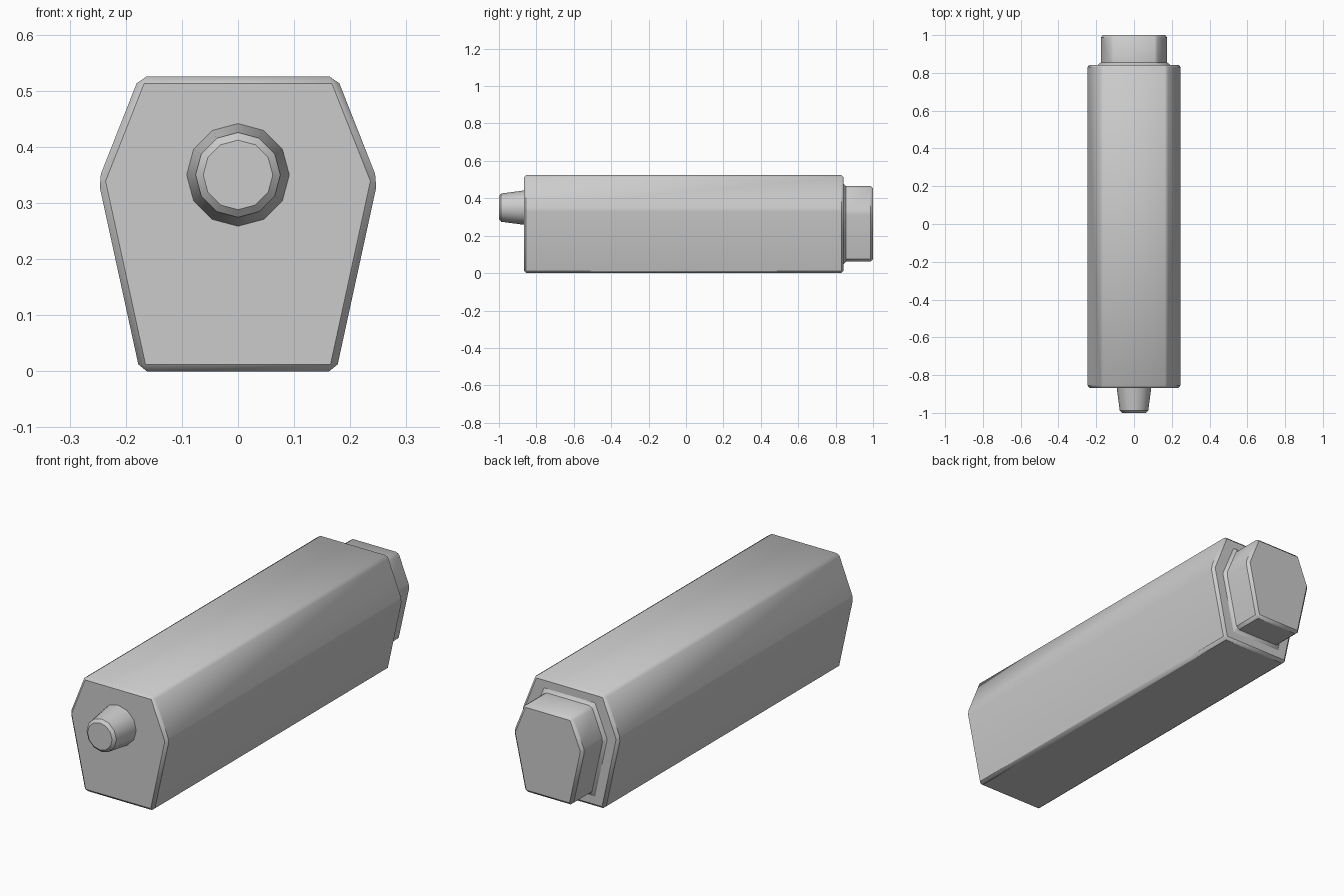
import bpy, bmesh, math

if "Cube" in bpy.data.objects:
    bpy.data.objects.remove(bpy.data.objects["Cube"])


def finish(name, bm):
    bmesh.ops.recalc_face_normals(bm, faces=bm.faces[:])
    mesh = bpy.data.meshes.new(name)
    bm.to_mesh(mesh)
    bm.free()
    obj = bpy.data.objects.new(name, mesh)
    bpy.context.collection.objects.link(obj)
    bpy.ops.object.select_all(action='DESELECT')
    obj.select_set(True)
    bpy.context.view_layer.objects.active = obj
    bpy.ops.object.shade_smooth_by_angle(angle=math.radians(35))
    return obj


def loft(bm, rings):
    """Skin a list of closed point rings and cap both ends."""
    loops = [[bm.verts.new(p) for p in ring] for ring in rings]
    for a, b in zip(loops, loops[1:]):
        n = len(a)
        for i in range(n):
            j = (i + 1) % n
            bm.faces.new((a[i], a[j], b[j], b[i]))
    bm.faces.new(loops[0])
    bm.faces.new(loops[-1])


def hexagon(half, y):
    """Mirror three right-hand profile points into a six-sided ring."""
    right = [(x, y, z) for x, z in half]
    return right + [(-x, y, z) for x, y, z in reversed(right)]


def circle(r, y, z, sides=12):
    return [(r * math.cos(math.tau * i / sides), y,
             z + r * math.sin(math.tau * i / sides)) for i in range(sides)]


# Six-sided body with a smaller stepped block on the back
outer = [(0.175, 0.0), (0.249, 0.34), (0.176, 0.525)]
inner = [(0.12, 0.062), (0.178, 0.325), (0.121, 0.465)]
bm = bmesh.new()
loft(bm, [hexagon(outer, -0.867), hexagon(outer, 0.843),
          hexagon(inner, 0.843), hexagon(inner, 1.0)])
bmesh.ops.recalc_face_normals(bm, faces=bm.faces[:])
corners = [e for e in bm.edges if e.calc_face_angle(0) > math.radians(20)]
bmesh.ops.bevel(bm, geom=corners, offset=0.0125, segments=1,
                affect='EDGES', clamp_overlap=True)
finish("body", bm)

# Tapered round nozzle on the front
bm = bmesh.new()
loft(bm, [circle(r, y, 0.35) for r, y in
          [(0.0925, -0.86), (0.0915, -0.867), (0.0755, -0.988), (0.062, -1.0)]])
finish("nozzle", bm)
